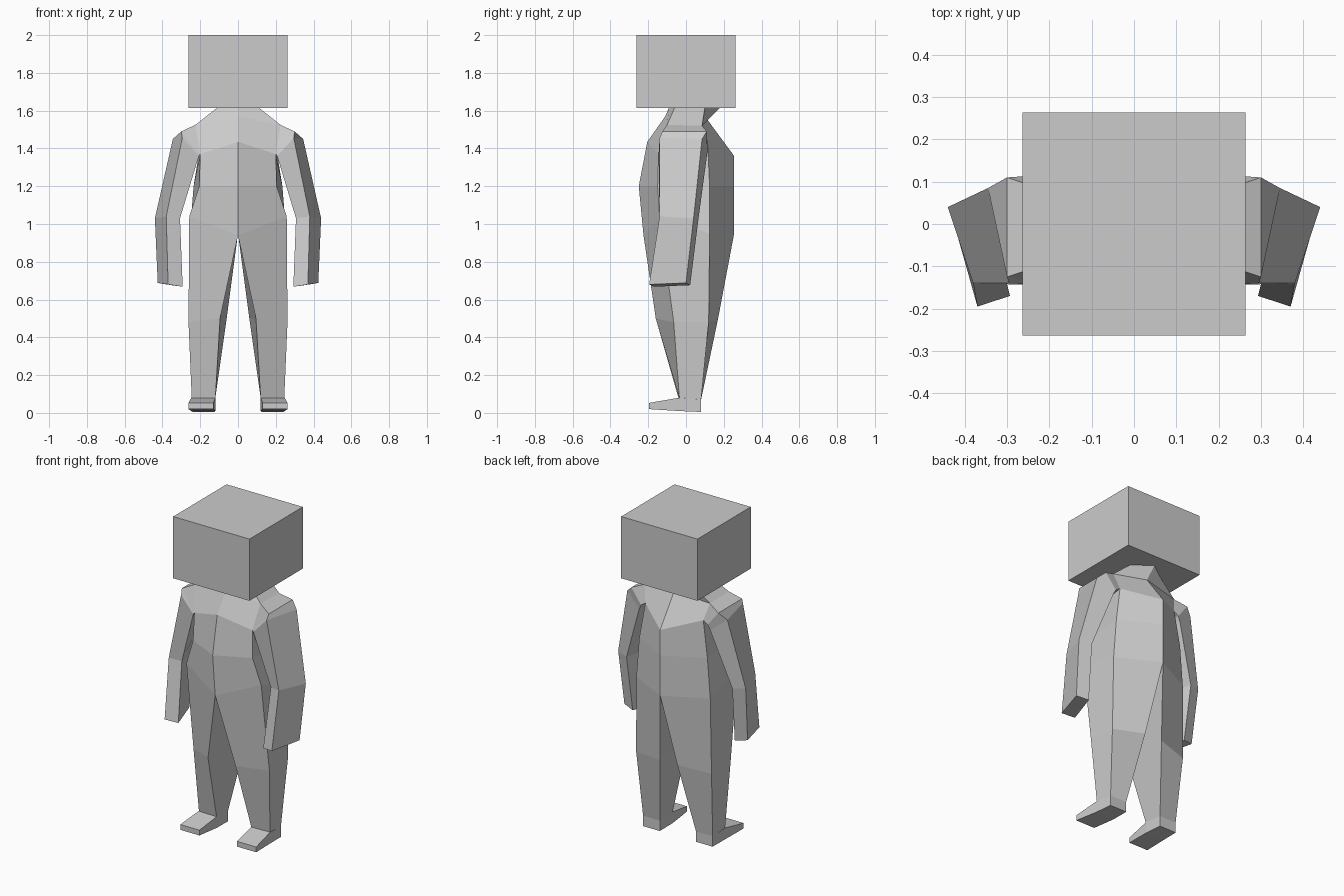
import bpy, bmesh


def loft(name, rings, closed=True, start_cap=False, end_cap=False, skip=()):
    """Skin a run of 4-point sections and mirror the result across x = 0."""
    bm = bmesh.new()
    vs = [[bm.verts.new(p) for p in ring] for ring in rings]
    for k, (a, b) in enumerate(zip(vs, vs[1:])):
        n = len(a)
        for i in range(n if closed else n - 1):
            j = (i + 1) % n
            if (k, i) not in skip:
                bm.faces.new((a[i], b[i], b[j], a[j]))
    if start_cap:
        bm.faces.new(vs[0])
    if end_cap:
        bm.faces.new(vs[-1][::-1])
    bmesh.ops.remove_doubles(bm, verts=bm.verts, dist=0.0005)
    mesh = bpy.data.meshes.new(name)
    bm.to_mesh(mesh)
    bm.free()
    obj = bpy.data.objects.new(name, mesh)
    bpy.context.collection.objects.link(obj)
    mirror = obj.modifiers.new("Mirror", 'MIRROR')
    mirror.use_clip = True
    return obj


# Block head
bpy.ops.mesh.primitive_cube_add(size=1, location=(0, 0, 1.8075))
head = bpy.context.object
head.name = "head"
head.scale = (0.526, 0.526, 0.385)

# Sections run front inner, front outer, back outer, back inner
neck = [(0, -0.09, 1.616), (0.11, -0.06, 1.616), (0.11, 0.10, 1.616), (0, 0.18, 1.616)]
collar = [(0, -0.11, 1.57), (0.225, -0.10, 1.525), (0.225, 0.085, 1.52), (0, 0.115, 1.55)]
chest = [(0, -0.205, 1.435), (0.2, -0.145, 1.37), (0.2, 0.115, 1.42), (0, 0.255, 1.36)]
belly = [(0, -0.25, 1.2), (0.205, -0.15, 1.2), (0.235, 0.125, 1.2), (0, 0.255, 1.2)]
hip = [(0, -0.225, 0.94), (0.258, -0.14, 1.04), (0.255, 0.125, 0.95), (0, 0.255, 0.95)]
knee = [(0.095, -0.16, 0.5), (0.262, -0.065, 0.48), (0.26, 0.12, 0.48), (0.06, 0.17, 0.5)]
ankle = [(0.12, -0.04, 0.08), (0.245, -0.035, 0.08), (0.24, 0.08, 0.07), (0.125, 0.08, 0.07)]

# Torso, left open where the arm joins
loft("torso", [neck, collar, chest, belly, hip], closed=False, skip={(1, 1)})

# Legs
loft("legs", [hip, knee, ankle])


# Feet, running from heel to toe
def foot_section(x0, x1, y, z0, z1):
    return [(x0, y, z0), (x0, y, z1), (x1, y, z1), (x1, y, z0)]


loft("feet", [foot_section(0.125, 0.24, 0.08, 0.005, 0.07),
              foot_section(0.12, 0.247, -0.038, 0.01, 0.08),
              foot_section(0.13, 0.262, -0.195, 0.02, 0.053)],
     start_cap=True, end_cap=True)

# Arms, from the shoulder socket to the hand
socket = [chest[1], collar[1], collar[2], chest[2]]
shoulder = [(0.203, -0.145, 1.368), (0.30, -0.125, 1.49), (0.30, 0.11, 1.49), (0.23, 0.115, 1.40)]
upper = [(0.207, -0.145, 1.36), (0.295, -0.14, 1.455), (0.345, 0.085, 1.45), (0.245, 0.112, 1.37)]
elbow = [(0.307, -0.115, 1.03), (0.38, -0.14, 1.04), (0.44, 0.04, 1.03), (0.365, 0.065, 1.02)]
hand = [(0.293, -0.17, 0.668), (0.37, -0.195, 0.68), (0.425, 0.0, 0.688), (0.352, 0.022, 0.676)]
loft("arms", [socket, shoulder, upper, elbow, hand], end_cap=True)
